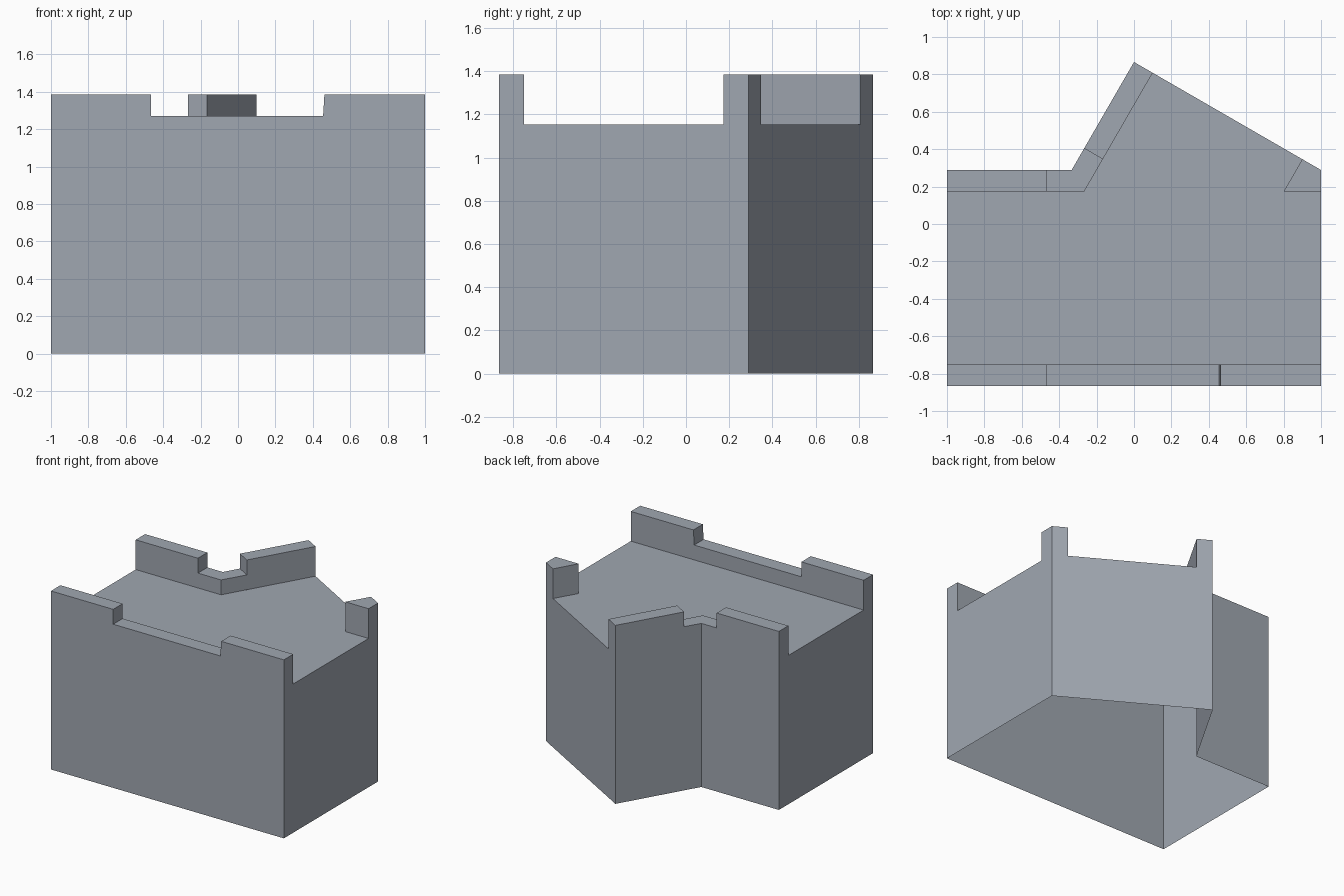
import bpy

if "Cube" in bpy.data.objects:
    bpy.data.objects.remove(bpy.data.objects["Cube"])

ROOF, LOW, TOP = 1.1547, 1.27, 1.3856   # roof deck, notch and parapet heights
FRONT, BACK, TIP = -0.866, 0.2887, 0.866
T = 0.1155                              # parapet thickness

stone = bpy.data.materials.new("grey")
stone.diffuse_color = (0.352, 0.386, 0.440, 1)
stone.use_nodes = True
stone.node_tree.nodes["Principled BSDF"].inputs["Base Color"].default_value = stone.diffuse_color


def make(name, verts, faces):
    mesh = bpy.data.meshes.new(name)
    mesh.from_pydata(verts, [], faces)
    mesh.materials.append(stone)
    obj = bpy.data.objects.new(name, mesh)
    bpy.context.collection.objects.link(obj)
    return obj


def parapet(name, stations):
    """Bottomless wall strip; each station is (outer xy, inner xy, height), outer on the left."""
    verts, faces = [], []
    for o, i, z in stations:
        verts += [(*o, ROOF), (*o, z), (*i, z), (*i, ROOF)]
    for k in range(len(stations) - 1):
        a, b = 4 * k, 4 * k + 4
        faces.append((a + 1, a + 2, b + 2, b + 1))          # top or notch step
        if stations[k][0] != stations[k + 1][0]:
            faces.append((a, a + 1, b + 1, b))              # outer side
            faces.append((a + 3, b + 3, b + 2, a + 2))      # inner side
    e = len(verts) - 4
    faces += [(0, 3, 2, 1), (e, e + 1, e + 2, e + 3)]       # end caps
    return make(name, verts, faces)


# Outer walls: open-bottomed shell around the footprint
plan = [(-1, FRONT), (1, FRONT), (1, BACK), (0, TIP), (-1 / 3, BACK), (-1, BACK)]
n = len(plan)
make("outer_walls",
     [(*p, 0) for p in plan] + [(*p, ROOF) for p in plan],
     [(i, (i + 1) % n, (i + 1) % n + n, i + n) for i in range(n)])

# Roof deck inside the parapets
deck = [(-1, FRONT + T), (1, FRONT + T), (1, BACK - T), (0.8, BACK - T),
        (0.9, 0.3464), (0.1, 0.8083), (-0.2667, BACK - T), (-1, BACK - T)]
make("roof_deck", [(*p, ROOF) for p in deck], [tuple(range(len(deck)))])

# Front parapet with wide notch
front = [(1, TOP), (0.462, TOP), (0.455, LOW), (-0.4655, LOW), (-0.4655, TOP), (-1, TOP)]
parapet("front_parapet", [((x, FRONT), (x, FRONT + T), z) for x, z in front])

# Back parapet, bending round the inner corner with a notch at the bend
west = ((-0.4655, BACK), (-0.4655, BACK - T))
east = ((-0.2667, 0.4041), (-0.1667, 0.3464))
parapet("back_parapet", [
    ((-1, BACK), (-1, BACK - T), TOP),
    (*west, TOP), (*west, LOW),
    ((-1 / 3, BACK), (-0.2667, BACK - T), LOW),
    (*east, LOW), (*east, TOP),
    ((0, TIP), (0.1, 0.8083), TOP)])

# Small merlon on the right back corner
parapet("corner_merlon", [
    ((0.9, 0.3464), (0.8, BACK - T), TOP),
    ((1, BACK), (1, BACK - T), TOP)])
